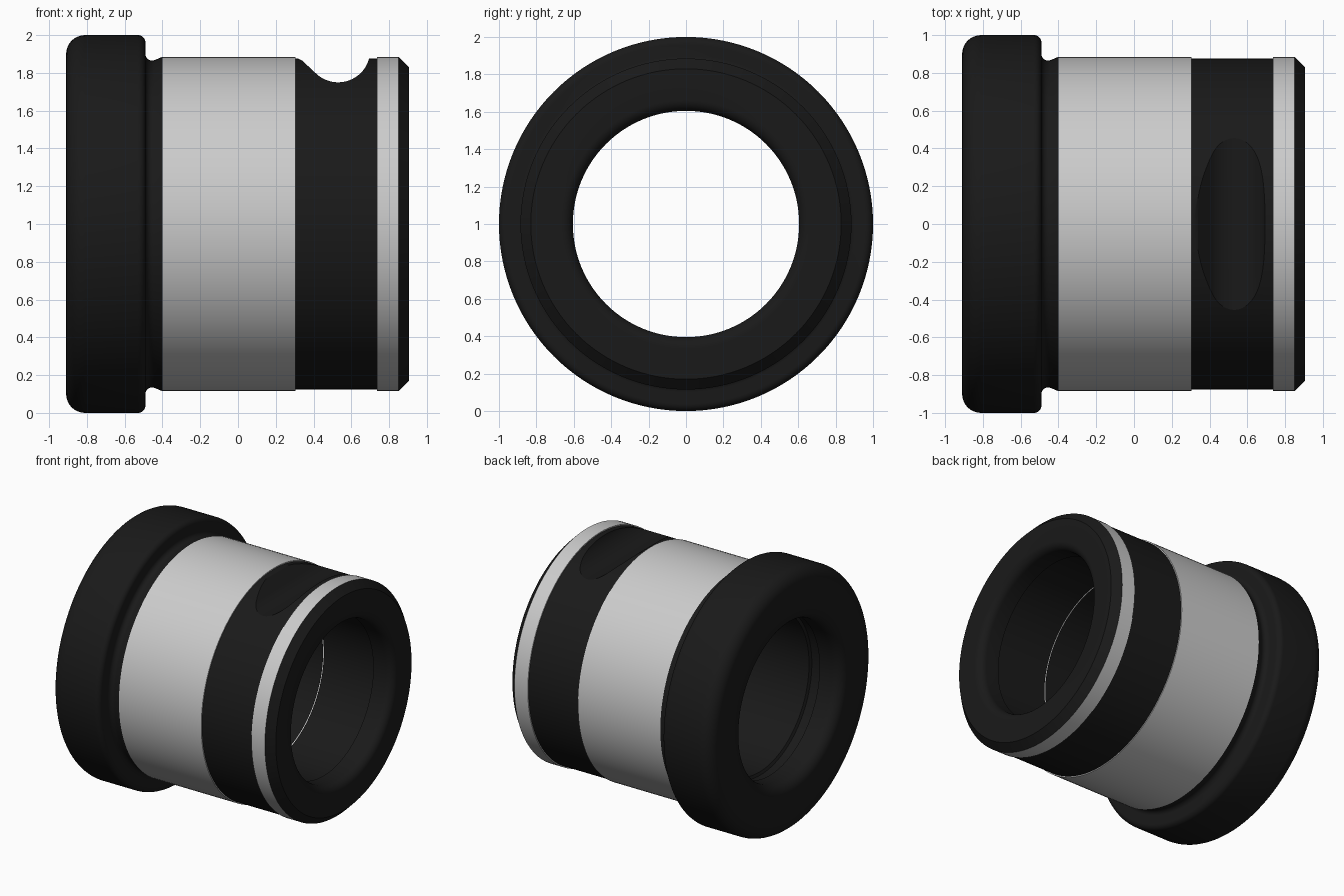
import bpy, bmesh
from math import sin, cos, pi, radians

if "Cube" in bpy.data.objects:
    bpy.data.objects.remove(bpy.data.objects["Cube"])

SEG = 128
black = bpy.data.materials.new("black_rubber")
black.diffuse_color = (0.01, 0.01, 0.01, 1)
black.use_nodes = True
black.node_tree.nodes["Principled BSDF"].inputs["Base Color"].default_value = black.diffuse_color


def arc(cx, cr, rad, a0, a1, n=8):
    """Points of an arc in the (x, radius) plane, angles in degrees."""
    return [(cx + rad * cos(radians(a0 + (a1 - a0) * i / n)),
             cr + rad * sin(radians(a0 + (a1 - a0) * i / n))) for i in range(n + 1)]


def finish(bm, name, mat):
    me = bpy.data.meshes.new(name)
    bm.to_mesh(me)
    bm.free()
    ob = bpy.data.objects.new(name, me)
    bpy.context.collection.objects.link(ob)
    if mat:
        me.materials.append(mat)
    return ob


def lathe(name, profile, mat=None, closed=False):
    """Revolve an (x, radius) profile about the horizontal axis at z = 1."""
    bm = bmesh.new()
    rings = [[bm.verts.new((x, r * cos(2 * pi * k / SEG), 1 + r * sin(2 * pi * k / SEG)))
              for k in range(SEG)] for x, r in profile]
    pairs = list(zip(rings, rings[1:]))
    if closed:
        pairs.append((rings[-1], rings[0]))
    for a, b in pairs:
        for k in range(SEG):
            j = (k + 1) % SEG
            bm.faces.new((a[k], a[j], b[j], b[k]))
    return finish(bm, name, mat)


def smooth(ob):
    bpy.ops.object.select_all(action='DESELECT')
    ob.select_set(True)
    bpy.context.view_layer.objects.active = ob
    bpy.ops.object.shade_smooth_by_angle(angle=radians(28))


BORE = 0.605

# flange with its bore, rounded rim and relief groove behind it
flange = lathe("flange_body", [
    (0.305, BORE), (-0.63, BORE), (-0.64, 0.625), (-0.71, 0.625), (-0.72, BORE)]
    + arc(-0.83, BORE + 0.08, 0.08, 270, 180)
    + arc(-0.81, 0.90, 0.10, 180, 90)
    + arc(-0.53, 0.96, 0.04, 90, 0)
    + arc(-0.455, 0.90, 0.035, 180, 285)
    + [(-0.40, 0.885)], black)

# grey outer sleeve
sleeve = lathe("sleeve", [(-0.40, 0.885), (0.305, 0.885), (0.305, 0.875)])

# dark band, slightly recessed inside and out
band = lathe("notched_band", [(0.305, 0.877), (0.735, 0.877), (0.735, 0.615), (0.305, 0.615)],
             black, closed=True)

# scooped notch across the top of the band
section = ([(0.31, 1.1), (0.31, 0.88), (0.34, 0.865)]
           + arc(0.53, 0.92, 0.17, 225, 345, 20) + [(0.71, 0.88), (0.71, 1.1)])
bm = bmesh.new()
face = bm.faces.new([bm.verts.new((x, -0.7, 1 + r)) for x, r in section])
ext = bmesh.ops.extrude_face_region(bm, geom=[face])
bmesh.ops.translate(bm, vec=(0, 1.4, 0),
                    verts=[v for v in ext["geom"] if isinstance(v, bmesh.types.BMVert)])
bmesh.ops.recalc_face_normals(bm, faces=bm.faces)
cutter = finish(bm, "notch_cutter", None)
cutter.hide_render = True
mod = band.modifiers.new("notch", 'BOOLEAN')
mod.operation = 'DIFFERENCE'
mod.solver = 'EXACT'
mod.object = cutter
bpy.context.view_layer.objects.active = band
bpy.ops.object.modifier_apply(modifier="notch")
bpy.data.objects.remove(cutter)

# grey end ring
end_ring = lathe("end_ring", [(0.735, 0.875), (0.735, 0.885), (0.85, 0.885)])

# chamfered nose with rounded bore entry
nose = lathe("nose", [(0.85, 0.885), (0.905, 0.83)]
             + arc(0.845, BORE + 0.06, 0.06, 0, -90)
             + [(0.735, BORE), (0.735, 0.616)], black)

for part in (flange, sleeve, band, end_ring, nose):
    smooth(part)
